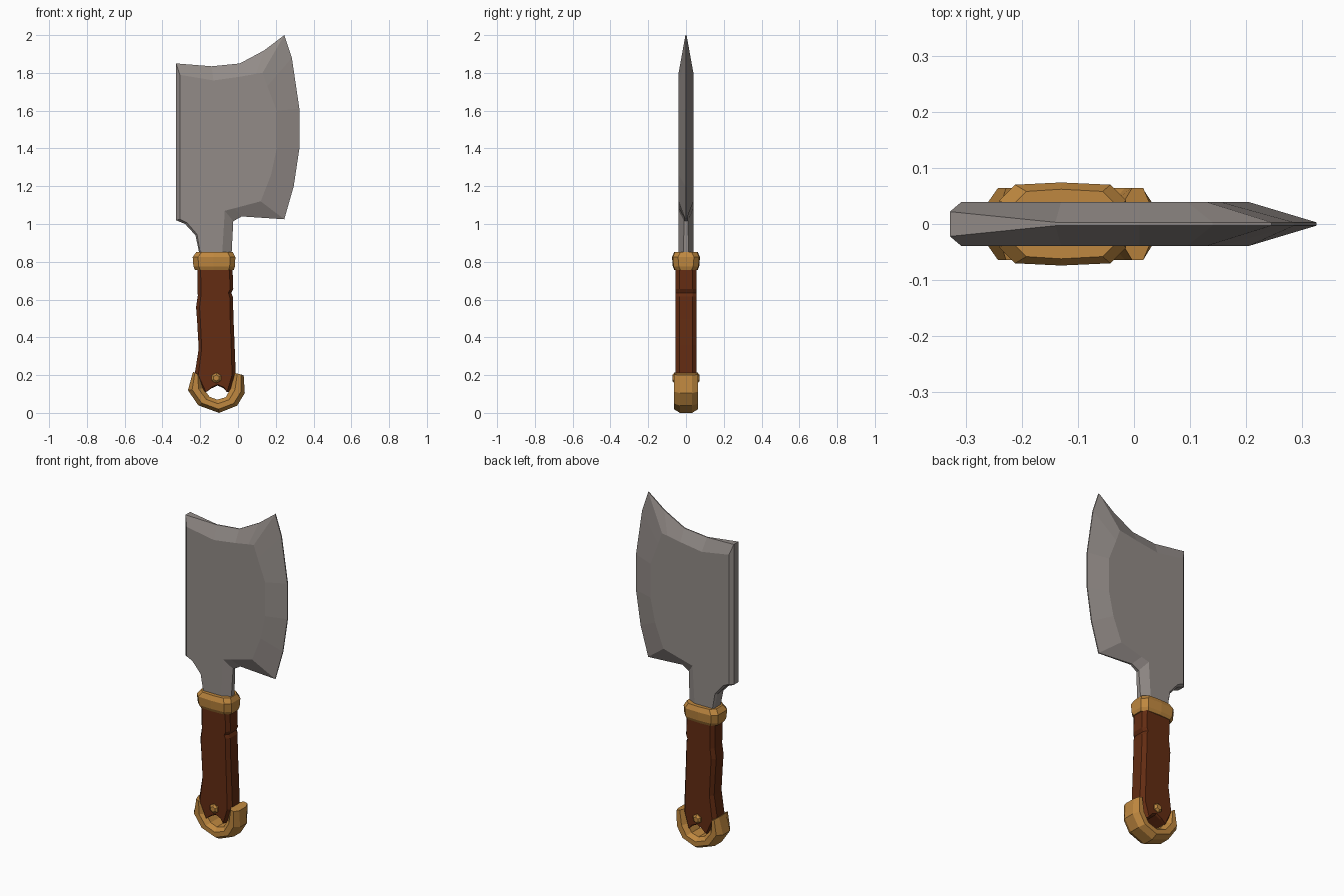
import bpy, bmesh, math


def material(name, rgb):
    m = bpy.data.materials.new(name)
    m.diffuse_color = (*rgb, 1)
    return m


STEEL = material("grey steel", (0.29, 0.26, 0.245))
LEATHER = material("brown grip", (0.125, 0.025, 0.006))
BRASS = material("brass", (0.52, 0.245, 0.05))


def loft(name, rings, mat, closed=False):
    """Skin a list of equal-length rings; cap the ends unless closed."""
    bm = bmesh.new()
    vs = [[bm.verts.new(p) for p in r] for r in rings]
    n = len(vs[0])
    pairs = list(zip(vs, vs[1:])) + ([(vs[-1], vs[0])] if closed else [])
    for a, b in pairs:
        for i in range(n):
            j = (i + 1) % n
            bm.faces.new((a[i], a[j], b[j], b[i]))
    if not closed:
        bm.faces.new(vs[0])
        bm.faces.new(vs[-1])
    bmesh.ops.recalc_face_normals(bm, faces=bm.faces)
    me = bpy.data.meshes.new(name)
    bm.to_mesh(me)
    bm.free()
    me.materials.append(mat)
    ob = bpy.data.objects.new(name, me)
    bpy.context.collection.objects.link(ob)
    return ob


def plate(name, pts, half, mat):
    """Bevelled plate; pts = (outer x, outer z, rim half thickness, inner x, inner z)."""
    rings = [[(p[3], -half, p[4]) for p in pts],
             [(p[0], -p[2], p[1]) for p in pts],
             [(p[0], p[2], p[1]) for p in pts],
             [(p[3], half, p[4]) for p in pts]]
    return loft(name, rings, mat)


# Blade with tang: sharp rim on top, cutting edge and heel, flat spine on the left
plate("blade", [
    (-0.200, 0.82, 0.030, -0.195, 0.82),
    (-0.035, 0.82, 0.015, -0.085, 0.82),
    (-0.025, 1.015, 0.010, -0.070, 1.07),
    (0.020, 1.040, 0.006, -0.020, 1.083),
    (0.245, 1.025, 0.003, 0.120, 1.12),
    (0.295, 1.200, 0.003, 0.175, 1.26),
    (0.325, 1.400, 0.003, 0.205, 1.40),
    (0.325, 1.610, 0.003, 0.205, 1.60),
    (0.285, 1.880, 0.003, 0.155, 1.73),
    (0.245, 2.000, 0.003, 0.130, 1.80),
    (0.140, 1.920, 0.003, 0.095, 1.795),
    (0.010, 1.850, 0.003, 0.010, 1.78),
    (-0.140, 1.835, 0.003, -0.130, 1.76),
    (-0.328, 1.850, 0.022, -0.308, 1.79),
    (-0.328, 1.020, 0.022, -0.308, 1.025),
    (-0.280, 1.000, 0.025, -0.270, 1.007),
    (-0.225, 0.940, 0.028, -0.217, 0.945),
], 0.039, STEEL)

# Grip: worn sides with notches, arched lower end above the lanyard hole
right = [(-0.045, 0.11), (-0.012, 0.20), (-0.018, 0.36), (-0.024, 0.50), (-0.027, 0.615),
         (-0.036, 0.635), (-0.025, 0.655), (-0.030, 0.79)]
left = [(-0.215, 0.79), (-0.213, 0.62), (-0.222, 0.56), (-0.216, 0.48), (-0.208, 0.34),
        (-0.230, 0.20), (-0.180, 0.11)]
arch = [(-0.140, 0.130), (-0.108, 0.145), (-0.075, 0.13)]
MID = -0.12
plate("grip", [(x, z, 0.034, MID + (x - MID) * 0.82, z) for x, z in right + left]
      + [(x, z, 0.045, x, z + 0.006) for x, z in arch], 0.056, LEATHER)

# Collar between grip and blade
rings = []
for z, x0, x1, y in [(0.757, -0.228, -0.022, 0.058), (0.775, -0.236, -0.016, 0.066),
                     (0.825, -0.240, -0.014, 0.070), (0.852, -0.220, -0.028, 0.058)]:
    c = 0.028
    rings.append([(x0, -y + c, z), (x0 + c, -y, z), (-0.13, -y - 0.004, z), (x1 - c, -y, z),
                  (x1, -y + c, z), (x1, y - c, z), (x1 - c, y, z), (-0.13, y + 0.004, z),
                  (x0 + c, y, z), (x0, y - c, z)])
loft("collar", rings, BRASS)

# Pommel: faceted U-shaped bar, given as inner and outer edge pairs
path = [((-0.203, 0.200), (-0.238, 0.218)), ((-0.185, 0.130), (-0.265, 0.120)),
        ((-0.150, 0.085), (-0.210, 0.040)), ((-0.110, 0.070), (-0.100, 0.000)),
        ((-0.065, 0.083), (-0.005, 0.038)), ((-0.038, 0.130), (0.036, 0.105)),
        ((-0.018, 0.212), (0.030, 0.200))]
section = [(0, 0.040), (0.3, 0.064), (0.72, 0.064), (1, 0.032)]
section += [(u, -y) for u, y in reversed(section)]
loft("pommel", [[(a[0] + (b[0] - a[0]) * u, y, a[1] + (b[1] - a[1]) * u)
                 for u, y in section] for a, b in path], BRASS)

# Rivet passing through the grip
loft("rivet", [[(-0.115 + r * math.cos(k * math.pi / 3 + 0.5), y,
                 0.185 + r * math.sin(k * math.pi / 3 + 0.5)) for k in range(6)]
               for y, r in [(-0.072, 0.016), (-0.062, 0.028), (0.062, 0.028), (0.072, 0.016)]],
     BRASS)
